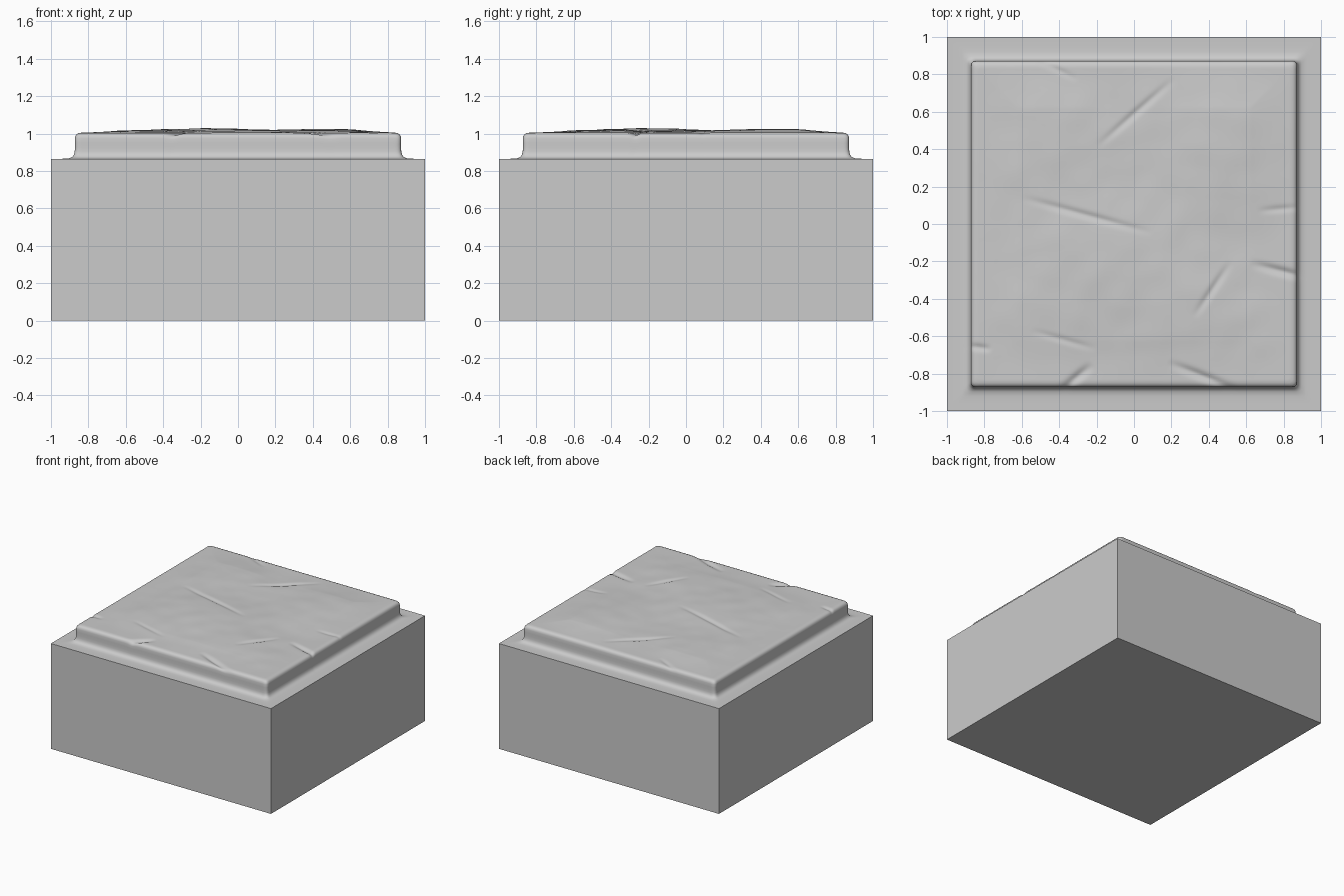
import bpy, bmesh, math
from mathutils import Vector, noise

if "Cube" in bpy.data.objects:
    bpy.data.objects.remove(bpy.data.objects["Cube"])

HALF, SLAB, LEDGE, TOP = 1.0, 0.872, 0.865, 1.004
CORNER = 0.025

# Profile from slab top edge, down the wall, through the fillet, out to the block edge
PROFILE = [(0.838, TOP), (0.85, TOP - 0.002), (0.861, 0.998), (0.869, 0.988),
           (SLAB, 0.975), (SLAB, 0.95), (SLAB, 0.925), (0.873, 0.905),
           (0.876, 0.89), (0.884, 0.877), (0.897, 0.869), (0.92, 0.866),
           (0.95, LEDGE), (0.975, LEDGE), (HALF, LEDGE)]
INNER = 90
N = INNER + len(PROFILE)

# Chisel creases: start x, y, end x, y, depth, width
CREASES = [(-0.60, 0.14, 0.10, -0.05, 0.010, 0.018), (-0.20, 0.41, 0.22, 0.78, 0.009, 0.018),
           (0.32, -0.50, 0.52, -0.20, 0.009, 0.018), (0.62, -0.21, 0.97, -0.30, 0.014, 0.020),
           (0.18, -0.74, 0.56, -0.89, 0.014, 0.020), (-0.40, -0.90, -0.22, -0.75, 0.014, 0.022),
           (-0.55, -0.57, -0.20, -0.67, 0.006, 0.016), (-0.52, 0.88, -0.30, 0.77, 0.006, 0.016),
           (-0.90, -0.65, -0.76, -0.67, 0.009, 0.016), (0.66, 0.07, 0.90, 0.09, 0.006, 0.016)]

# Broad swells on the top: x, y, height, radius
SWELLS = [(-0.22, -0.20, 0.024, 0.42), (0.50, 0.48, 0.022, 0.36),
          (-0.45, 0.50, 0.014, 0.32), (0.35, -0.45, 0.012, 0.32)]


def crease(x, y):
    total = 0.0
    for ax, ay, bx, by, depth, width in CREASES:
        dx, dy = bx - ax, by - ay
        length = math.hypot(dx, dy)
        t = ((x - ax) * dx + (y - ay) * dy) / length ** 2
        if 0 < t < 1:
            d = ((x - ax) * dy - (y - ay) * dx) / length / width
            total -= depth * math.sin(math.pi * t) * math.exp(-d * d)
    return total


def roughness(x, y):
    r = max(abs(x), abs(y))
    fade = min(1.0, max(0.0, (SLAB - r) / 0.25))
    z = sum(h * math.exp(-((x - cx) ** 2 + (y - cy) ** 2) / s ** 2) for cx, cy, h, s in SWELLS)
    z += 0.005 * noise.noise(Vector((x * 3, y * 3, 1.7)))
    z += 0.003 * noise.noise(Vector((x * 7, y * 7, 4.2)))
    return z * fade


def place(i, j):
    k = max(abs(i), abs(j))
    if k == 0:
        return Vector((0, 0, TOP + roughness(0, 0)))
    if k <= INNER:
        r, z = 0.828 * k / INNER, TOP
    else:
        r, z = PROFILE[k - INNER - 1]
    x, y = i / k * r, j / k * r
    # Round the slab corners, keep the block corners square
    if INNER < k < N - 3:
        q = r - CORNER
        cx, cy = max(-q, min(q, x)), max(-q, min(q, y))
        d = Vector((x - cx, y - cy))
        if abs(x) > q and abs(y) > q and d.length > 0:
            d = d.normalized() * CORNER
            x, y = cx + d.x, cy + d.y
    weight = min(1.0, max(0.0, (z - LEDGE) / 0.13))
    z += weight * crease(x, y) + roughness(x, y)
    return Vector((x, y, z))


# Carved top surface
bm = bmesh.new()
span = range(-N, N + 1)
grid = [[bm.verts.new(place(i, j)) for j in span] for i in span]
for a in range(2 * N):
    for b in range(2 * N):
        bm.faces.new((grid[a][b], grid[a + 1][b], grid[a + 1][b + 1], grid[a][b + 1]))

# Block sides and underside
rim = [e for e in bm.edges if e.is_boundary]
new = bmesh.ops.extrude_edge_only(bm, edges=rim)["geom"]
for v in new:
    if isinstance(v, bmesh.types.BMVert):
        v.co.z = 0
bmesh.ops.holes_fill(bm, edges=[e for e in bm.edges if e.is_boundary], sides=0)
bmesh.ops.recalc_face_normals(bm, faces=bm.faces)

mesh = bpy.data.meshes.new("stone_block")
bm.to_mesh(mesh)
bm.free()
block = bpy.data.objects.new("stone_block", mesh)
bpy.context.collection.objects.link(block)
bpy.context.view_layer.objects.active = block
block.select_set(True)
bpy.ops.object.shade_smooth_by_angle(angle=math.radians(50))
